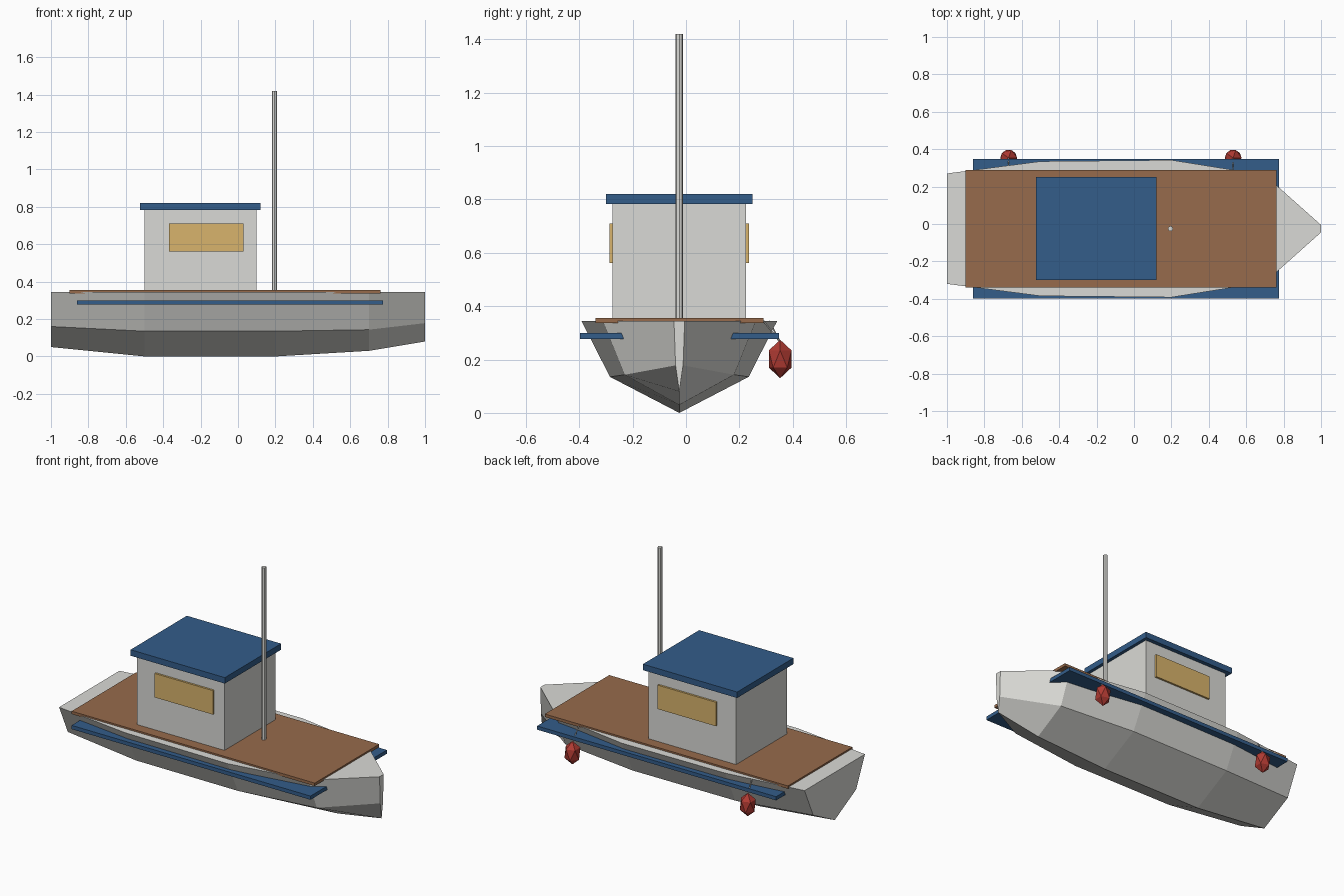
import bpy, bmesh
from mathutils import Vector

if "Cube" in bpy.data.objects:
    bpy.data.objects.remove(bpy.data.objects["Cube"])

CY = -0.025  # centreline of the boat


def material(name, rgb):
    m = bpy.data.materials.new(name)
    m.use_nodes = True
    m.diffuse_color = (*rgb, 1)
    m.node_tree.nodes["Principled BSDF"].inputs["Base Color"].default_value = (*rgb, 1)
    return m


pale = material("pale grey paint", (0.70, 0.70, 0.67))
wood = material("deck brown", (0.31, 0.147, 0.072))
blue = material("trim blue", (0.033, 0.109, 0.254))
amber = material("window amber", (0.69, 0.456, 0.15))
red = material("fender red", (0.43, 0.042, 0.032))


def add(name, bm, mat):
    bmesh.ops.recalc_face_normals(bm, faces=bm.faces)
    mesh = bpy.data.meshes.new(name)
    bm.to_mesh(mesh)
    bm.free()
    mesh.materials.append(mat)
    ob = bpy.data.objects.new(name, mesh)
    bpy.context.collection.objects.link(ob)
    return ob


def box(name, lo, hi, mat):
    bm = bmesh.new()
    bmesh.ops.create_cube(bm, size=1)
    lo, hi = Vector(lo), Vector(hi)
    bmesh.ops.scale(bm, vec=hi - lo, verts=bm.verts)
    bmesh.ops.translate(bm, vec=(lo + hi) / 2, verts=bm.verts)
    return add(name, bm, mat)


def rod(name, a, b, radius, sides, mat):
    a, b = Vector(a), Vector(b)
    bm = bmesh.new()
    bmesh.ops.create_cone(bm, cap_ends=True, segments=sides, radius1=radius,
                          radius2=radius, depth=(b - a).length)
    ob = add(name, bm, mat)
    ob.location = (a + b) / 2
    ob.rotation_euler = (b - a).to_track_quat("Z", "Y").to_euler()
    return ob


# Hull: x, sheer half width, chine half width, chine height, keel height
SHEER = 0.345
stations = [
    (-1.0, 0.295, 0.21, 0.16, 0.05),
    (-0.5, 0.36, 0.257, 0.135, 0.0),
    (0.2, 0.367, 0.26, 0.135, 0.0),
    (0.7, 0.287, 0.205, 0.143, 0.03),
    (1.0, 0.02, 0.014, 0.178, 0.08),
]
bm = bmesh.new()
rings = []
for x, sheer, chine, chine_z, keel_z in stations:
    section = [(-sheer, SHEER), (-chine, chine_z), (0, keel_z), (chine, chine_z), (sheer, SHEER)]
    rings.append([bm.verts.new((x, CY + y, z)) for y, z in section])
for a, b in zip(rings, rings[1:]):
    for i in range(5):
        j = (i + 1) % 5
        bm.faces.new((a[i], a[j], b[j], b[i]))
bm.faces.new(rings[0])
bm.faces.new(rings[-1])
add("hull", bm, pale)

# Deck, cabin and roof
box("deck", (-0.9, CY - 0.315, 0.337), (0.763, CY + 0.315, 0.355), wood)
box("cabin", (-0.5, CY - 0.25, 0.35), (0.1, CY + 0.25, 0.79), pale)
box("cabin_roof", (-0.525, CY - 0.275, 0.783), (0.12, CY + 0.275, 0.82), blue)

# Rub rails and windows on both sides
for side, s in (("right", -1), ("left", 1)):
    def mirrored(name, x0, x1, inner, outer, z0, z1, mat):
        y0, y1 = sorted((CY + s * inner, CY + s * outer))
        box(f"{name}_{side}", (x0, y0, z0), (x1, y1, z1), mat)

    mirrored("rub_rail", -0.86, 0.775, 0.15, 0.373, 0.277, 0.3, blue)
    mirrored("window", -0.37, 0.03, 0.245, 0.262, 0.562, 0.71, amber)

# Mast
rod("mast", (0.195, CY, 0.345), (0.195, CY, 1.42), 0.014, 8, pale)

# Fenders hanging on the back side
for name, x, edge in (("aft", -0.67, 0.312), ("fore", 0.53, 0.29)):
    bm = bmesh.new()
    bmesh.ops.create_icosphere(bm, subdivisions=1, radius=1)
    bmesh.ops.scale(bm, vec=(0.05, 0.05, 0.072), verts=bm.verts)
    bmesh.ops.translate(bm, vec=(x, 0.353, 0.202), verts=bm.verts)
    add(f"fender_{name}", bm, red)
    rod(f"fender_rope_{name}", (x, edge, SHEER), (x, 0.353, 0.265), 0.003, 6, pale)
